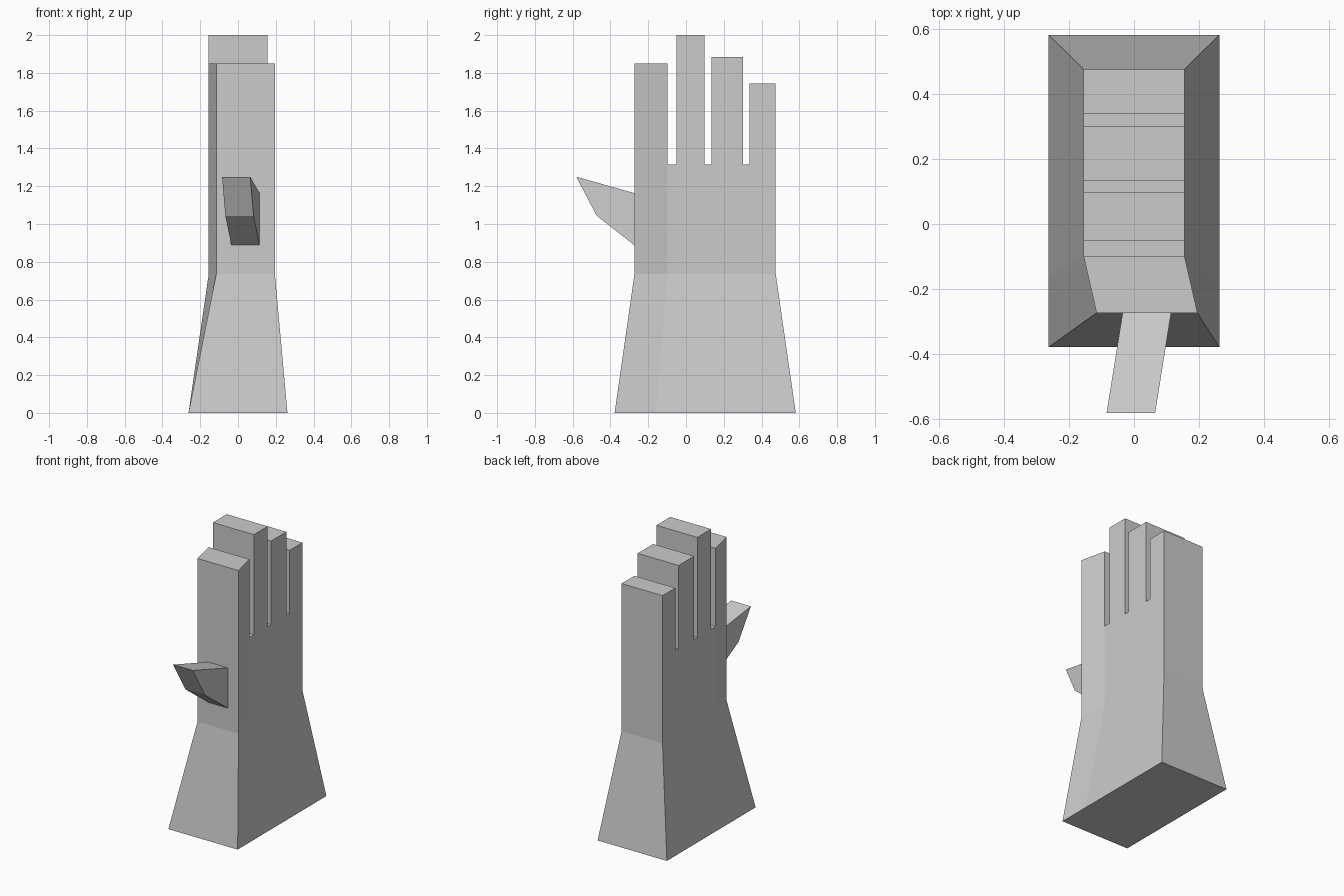
import bpy
import bmesh

if "Cube" in bpy.data.objects:
    bpy.data.objects.remove(bpy.data.objects["Cube"])


def slab(name, outlines, x_range):
    """Closed solid from adjoining side outlines (y, z); x_range(y, z) gives its left and right x."""
    bm = bmesh.new()
    left, right = {}, {}
    edges = [e for o in outlines for e in zip(o, o[1:] + o[:1])]
    for p in {p for o in outlines for p in o}:
        x0, x1 = x_range(*p)
        left[p] = bm.verts.new((x0, *p))
        right[p] = bm.verts.new((x1, *p))
    for o in outlines:
        bm.faces.new([right[p] for p in o])
        bm.faces.new([left[p] for p in reversed(o)])
    # Rim faces only along edges not shared by two outlines
    for a, b in edges:
        if (b, a) not in edges:
            bm.faces.new((right[b], right[a], left[a], left[b]))
    bmesh.ops.recalc_face_normals(bm, faces=bm.faces)
    mesh = bpy.data.meshes.new(name)
    bm.to_mesh(mesh)
    bm.free()
    obj = bpy.data.objects.new(name, mesh)
    bpy.context.collection.objects.link(obj)
    return obj


FRONT, KNUCKLE, BACK = -0.273, -0.098, 0.475
WRIST, CROTCH = 0.735, 1.315

# Index finger column, running from wrist to fingertip
index = [(FRONT, WRIST), (KNUCKLE, WRIST), (KNUCKLE, CROTCH),
         (KNUCKLE, 1.85), (FRONT, 1.85)]

# Palm with the other three fingers, back to front
palm = [(KNUCKLE, WRIST), (BACK, WRIST)]
for y_back, y_front, top in ((BACK, 0.337, 1.745), (0.301, 0.134, 1.885), (0.099, -0.05, 2.0)):
    if y_back != BACK:
        palm.append((y_back, CROTCH))
    palm += [(y_back, top), (y_front, top), (y_front, CROTCH)]
palm.append((KNUCKLE, CROTCH))

# Flared cuff below the wrist
cuff_front = [(-0.378, 0), (-0.16, 0), (KNUCKLE, WRIST), (FRONT, WRIST)]
cuff_back = [(-0.16, 0), (0.581, 0), (BACK, WRIST), (KNUCKLE, WRIST)]


def hand_x(y, z):
    if z == 0:
        return -0.262, 0.262
    shift = 0.04 if y == FRONT else 0
    return shift - 0.155, shift + 0.155


slab("hand", [index, palm, cuff_front, cuff_back], hand_x)


# Thumb, leaning sideways towards its tip
def thumb_x(y, z):
    x = -0.035 + (y - FRONT) * 0.16
    return x, x + 0.149


slab("thumb", [[(-0.581, 1.25), (-0.472, 1.043), (-0.268, 0.884), (-0.268, 1.162)]], thumb_x)
